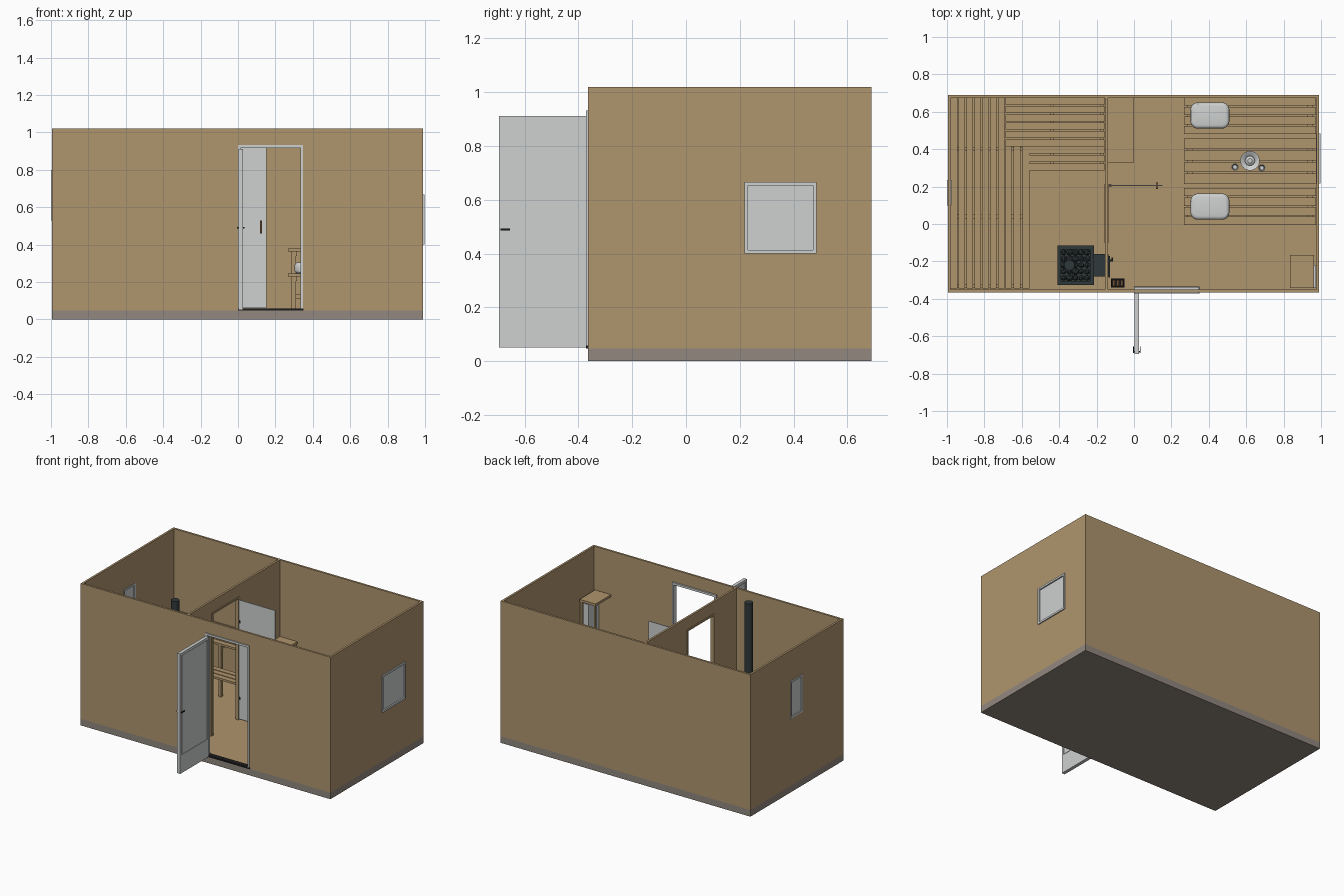
import bpy, bmesh, math, random
from mathutils import Matrix, Vector

if "Cube" in bpy.data.objects:
    bpy.data.objects.remove(bpy.data.objects["Cube"])

random.seed(4)


def material(name, r, g, b):
    m = bpy.data.materials.new(name)
    m.diffuse_color = (r, g, b, 1)
    m.use_nodes = True
    m.node_tree.nodes["Principled BSDF"].inputs["Base Color"].default_value = m.diffuse_color
    return m


WOOD = material("tan_wood", 0.43, 0.30, 0.155)
WHITE = material("pale_grey", 0.62, 0.635, 0.63)
STONE = material("base_grey", 0.285, 0.245, 0.21)
IRON = material("stove_iron", 0.03, 0.04, 0.042)
BLACK = material("black", 0.012, 0.012, 0.012)
BROWN = material("dark_wood", 0.16, 0.085, 0.04)


def finish(name, bm, mat):
    bmesh.ops.recalc_face_normals(bm, faces=bm.faces)
    me = bpy.data.meshes.new(name)
    bm.to_mesh(me)
    bm.free()
    me.materials.append(mat)
    ob = bpy.data.objects.new(name, me)
    bpy.context.collection.objects.link(ob)
    return ob


def boxes(name, mat, *spans):
    """One object from boxes given as x0, x1, y0, y1, z0, z1."""
    bm = bmesh.new()
    for x0, x1, y0, y1, z0, z1 in spans:
        mid = Vector(((x0 + x1) / 2, (y0 + y1) / 2, (z0 + z1) / 2))
        size = Matrix.Diagonal((x1 - x0, y1 - y0, z1 - z0, 1))
        bmesh.ops.create_cube(bm, size=1, matrix=Matrix.Translation(mid) @ size)
    return finish(name, bm, mat)


def cut(ob, *spans):
    for s in spans:
        tool = boxes("cutter", ob.data.materials[0], s)
        tool.hide_render = True
        mod = ob.modifiers.new("cut", 'BOOLEAN')
        mod.operation = 'DIFFERENCE'
        mod.solver = 'EXACT'
        mod.object = tool
        bpy.context.view_layer.objects.active = ob
        bpy.ops.object.modifier_apply(modifier=mod.name)
        bpy.data.objects.remove(tool)


def smooth(ob):
    bpy.ops.object.select_all(action='DESELECT')
    ob.select_set(True)
    bpy.context.view_layer.objects.active = ob
    bpy.ops.object.shade_smooth_by_angle()


def lathe(name, mat, centre, profile, steps=24):
    bm = bmesh.new()
    vs = [bm.verts.new((r, 0, z)) for r, z in profile]
    es = [bm.edges.new(p) for p in zip(vs, vs[1:])]
    bmesh.ops.spin(bm, geom=vs + es, cent=(0, 0, 0), axis=(0, 0, 1),
                   angle=math.tau, steps=steps, use_merge=True)
    bmesh.ops.remove_doubles(bm, verts=bm.verts, dist=0.0002)
    bmesh.ops.translate(bm, verts=bm.verts, vec=centre)
    ob = finish(name, bm, mat)
    smooth(ob)
    return ob


def slats(x0, x1, y0, y1, z0, z1, n, along, gap=0.007):
    """Spans of n boards running along x or y."""
    a, b = (y0, y1) if along == 'x' else (x0, x1)
    w = (b - a + gap) / n
    out = []
    for i in range(n):
        p, q = a + i * w, a + i * w + w - gap
        out.append((x0, x1, p, q, z0, z1) if along == 'x' else (p, q, y0, y1, z0, z1))
    return out


def frame_x(name, mat, x0, x1, y0, y1, z0, z1, w, sill=True):
    """Rectangular frame lying in a yz plane."""
    parts = [(x0, x1, y0, y0 + w, z0, z1), (x0, x1, y1 - w, y1, z0, z1),
             (x0, x1, y0 + w, y1 - w, z1 - w, z1)]
    if sill:
        parts.append((x0, x1, y0 + w, y1 - w, z0, z0 + w))
    return boxes(name, mat, *parts)


X0, X1, Y0, Y1, T, TOP = -0.995, 0.99, -0.365, 0.69, 0.015, 1.02

# Base slab, floor and outer walls
boxes("foundation", STONE, (X0, X1, Y0, Y1, 0, 0.047))
boxes("floor", WOOD, (X0 + T, X1 - T, Y0 + T, Y1 - T, 0.045, 0.053))
walls = boxes("outer_walls", WOOD, (X0, X1, Y0, Y1, 0.047, TOP))
cut(walls, (X0 + T, X1 - T, Y0 + T, Y1 - T, 0, 1.2),
    (0.005, 0.343, -0.5, -0.3, 0.053, 0.925),
    (0.9, 1.1, 0.225, 0.478, 0.408, 0.658),
    (-1.1, -0.9, 0.107, 0.228, 0.54, 0.79))

# Partition with its doorway
partition = boxes("partition", WOOD, (-0.155, -0.14, Y0 + T, Y1 - T, 0.053, TOP))
cut(partition, (-0.3, 0, -0.095, 0.205, 0, 0.93))
frame_x("partition_door_frame", WOOD, -0.16, -0.135, -0.1, 0.21, 0.053, 0.935, 0.012, False)

# Windows
for side, xo, xi, y0, y1, z0, z1 in (("right", 0.998, 0.972, 0.217, 0.485, 0.40, 0.667),
                                     ("left", -1.0, -0.977, 0.10, 0.235, 0.53, 0.80)):
    a, b = sorted((xo, xi))
    m = (a + b) / 2
    frame_x(side + "_window_frame", WHITE, a, b, y0, y1, z0, z1, 0.013)
    boxes(side + "_window_pane", WHITE,
          (m - 0.003, m + 0.003, y0 + 0.012, y1 - 0.012, z0 + 0.012, z1 - 0.012))

# Entrance frame, threshold and open entrance door
boxes("entrance_frame", WHITE, (0, 0.013, -0.372, -0.338, 0.053, 0.932),
      (0.335, 0.348, -0.372, -0.338, 0.053, 0.932),
      (0.013, 0.335, -0.372, -0.338, 0.917, 0.932))
boxes("threshold", BLACK, (0.0, 0.35, -0.372, -0.335, 0.047, 0.058))
boxes("entrance_door", WHITE, (0.007, 0.023, -0.695, -0.37, 0.05, 0.912))
frame_x("entrance_door_border", WHITE, 0.003, 0.027, -0.695, -0.37, 0.165, 0.912, 0.016)
boxes("entrance_door_kick_plate", WHITE, (0.003, 0.027, -0.695, -0.37, 0.05, 0.165))
boxes("entrance_door_panel", WHITE, (0.005, 0.025, -0.674, -0.391, 0.186, 0.891))
boxes("entrance_door_handle", BLACK, (-0.002, 0.032, -0.686, -0.68, 0.486, 0.494),
      (-0.006, -0.001, -0.69, -0.655, 0.486, 0.494), (0.031, 0.036, -0.69, -0.655, 0.486, 0.494))

# Open inner door
boxes("inner_door", WHITE, (-0.14, 0.152, 0.202, 0.208, 0.06, 0.915))
boxes("inner_door_handle", BROWN, (0.117, 0.129, 0.187, 0.194, 0.46, 0.53),
      (0.117, 0.129, 0.216, 0.223, 0.46, 0.53), (0.12, 0.126, 0.19, 0.22, 0.465, 0.473),
      (0.12, 0.126, 0.19, 0.22, 0.517, 0.525))
boxes("inner_door_hinges", BLACK, (-0.146, -0.12, 0.2, 0.21, 0.2, 0.22),
      (-0.146, -0.12, 0.2, 0.21, 0.75, 0.77))

# L-shaped sauna benches: upper and lower tiers
UP, LO = 0.44, 0.265
boxes("upper_side_bench", WOOD, *slats(-0.98, -0.692, -0.345, 0.675, UP - 0.015, UP, 7, 'y'))
boxes("upper_back_bench", WOOD, *slats(-0.688, -0.157, 0.415, 0.675, UP - 0.015, UP, 6, 'x'))
boxes("lower_side_bench", WOOD, *slats(-0.69, -0.56, -0.345, 0.415, LO - 0.015, LO, 3, 'y'))
boxes("lower_back_bench", WOOD, *slats(-0.558, -0.157, 0.285, 0.415, LO - 0.015, LO, 3, 'x'))
supports = []
for x0, x1, z in ((-0.98, -0.695, UP), (-0.69, -0.565, LO)):
    for y in (-0.34, 0.03, 0.39):
        supports += [(x0, x1, y, y + 0.02, z - 0.045, z - 0.015),
                     (x1 - 0.025, x1, y, y + 0.02, 0.053, z - 0.045)]
for y0, y1, z in ((0.42, 0.675, UP), (0.29, 0.41, LO)):
    for x in (-0.45, -0.18):
        supports += [(x, x + 0.02, y0, y1, z - 0.045, z - 0.015),
                     (x, x + 0.02, y0, y0 + 0.025, 0.053, z - 0.045)]
boxes("sauna_bench_supports", WOOD, *supports)

# Stove: hollow body, stones, fire tunnel, doors and chimney
stove = boxes("stove_body", IRON, (-0.41, -0.215, -0.325, -0.115, 0.075, 0.38))
cut(stove, (-0.39, -0.235, -0.305, -0.135, 0.32, 0.5))
boxes("stove_feet", IRON, *[(x, x + 0.02, y, y + 0.02, 0.053, 0.075)
                            for x in (-0.405, -0.24) for y in (-0.32, -0.14)])
boxes("stove_tunnel", IRON, (-0.215, -0.137, -0.28, -0.16, 0.11, 0.28))
boxes("stove_door", IRON, (-0.137, -0.128, -0.285, -0.17, 0.1, 0.29))
boxes("stove_door_latch", BLACK, (-0.128, -0.115, -0.2, -0.19, 0.22, 0.23),
      (-0.128, -0.115, -0.2, -0.19, 0.14, 0.15), (-0.12, -0.113, -0.2, -0.18, 0.14, 0.23))
lathe("chimney", IRON, (-0.345, -0.22, 0), [(0, 0.32), (0.028, 0.32), (0.028, 1.02), (0, 1.02)])
bm = bmesh.new()
for i in range(5):
    for j in range(5):
        p = Vector((-0.375 + i * 0.031, -0.288 + j * 0.034, 0.35 + random.uniform(0, 0.025)))
        if (p.x + 0.345) ** 2 + (p.y + 0.22) ** 2 > 0.0009:
            bmesh.ops.create_icosphere(
                bm, subdivisions=1, radius=random.uniform(0.016, 0.022),
                matrix=Matrix.Translation(p) @ Matrix.Rotation(random.random() * 3, 4, 'X'))
finish("stove_stones", bm, IRON)

# Firewood rack
rack = boxes("firewood_rack", BLACK, (-0.123, -0.05, -0.34, -0.292, 0.053, 0.15))
cut(rack, (-0.117, -0.056, -0.334, -0.298, 0.06, 0.2))
boxes("firewood", BROWN, *slats(-0.115, -0.058, -0.332, -0.3, 0.06, 0.14, 3, 'y'))

# Low cabinet beside the partition
boxes("cabinet", WOOD, (-0.137, -0.005, 0.335, 0.674, 0.053, 0.455),
      (-0.139, 0.0, 0.33, 0.675, 0.455, 0.47))


# Slatted benches and table of the rest room
def trestle(name, y0, y1, top, n):
    parts = slats(0.267, 0.973, y0, y1, top - 0.016, top, n, 'x')
    for x in (0.285, 0.925):
        parts.append((x, x + 0.03, y0 + 0.01, y1 - 0.01, top - 0.04, top - 0.016))
        for y in (y0 + 0.015, y1 - 0.045):
            parts.append((x, x + 0.025, y, y + 0.03, 0.053, top - 0.04))
    ym = (y0 + y1) / 2
    parts.append((0.3, 0.93, ym - 0.01, ym + 0.01, 0.11, 0.135))
    boxes(name, WOOD, *parts)


trestle("front_bench", -0.005, 0.193, 0.245, 4)
trestle("back_bench", 0.48, 0.677, 0.245, 4)
trestle("table", 0.215, 0.457, 0.38, 4)

# Rounded cushions
for name, y in (("front_cushion", 0.093), ("back_cushion", 0.58)):
    ob = boxes(name, WHITE, (0.302, 0.51, y - 0.07, y + 0.07, 0.245, 0.305))
    bm = bmesh.new()
    bm.from_mesh(ob.data)
    upright = [e for e in bm.edges if abs(e.verts[0].co.z - e.verts[1].co.z) > 0.01]
    bmesh.ops.bevel(bm, geom=upright, offset=0.04, segments=5, profile=0.5, affect='EDGES')
    rims = [e for e in bm.edges if abs(e.verts[0].co.z - e.verts[1].co.z) < 0.001]
    bmesh.ops.bevel(bm, geom=rims, offset=0.018, segments=3, profile=0.5, affect='EDGES')
    bm.to_mesh(ob.data)
    bm.free()
    smooth(ob)

# Tableware
lathe("bowl", WHITE, (0.62, 0.338, 0.38),
      [(0, 0), (0.028, 0), (0.05, 0.02), (0.052, 0.024), (0.046, 0.022), (0.026, 0.006), (0, 0.006)])
lathe("bowl_lid_knob", WHITE, (0.62, 0.338, 0.386),
      [(0, 0), (0.022, 0), (0.026, 0.03), (0.012, 0.04), (0, 0.04)])
for x, y in ((0.54, 0.305), (0.683, 0.3)):
    lathe("cup", WHITE, (x, y, 0.38),
          [(0, 0), (0.013, 0), (0.019, 0.03), (0.016, 0.03), (0.011, 0.004), (0, 0.004)], 16)

# Tall corner stand with a slim pale unit under it
boxes("corner_stand", WOOD, (0.835, 0.962, -0.342, -0.165, 0.695, 0.712),
      (0.945, 0.96, -0.183, -0.168, 0.053, 0.695), (0.838, 0.85, -0.183, -0.168, 0.053, 0.695))
boxes("corner_unit", WHITE, (0.93, 0.973, -0.34, -0.22, 0.053, 0.66))
